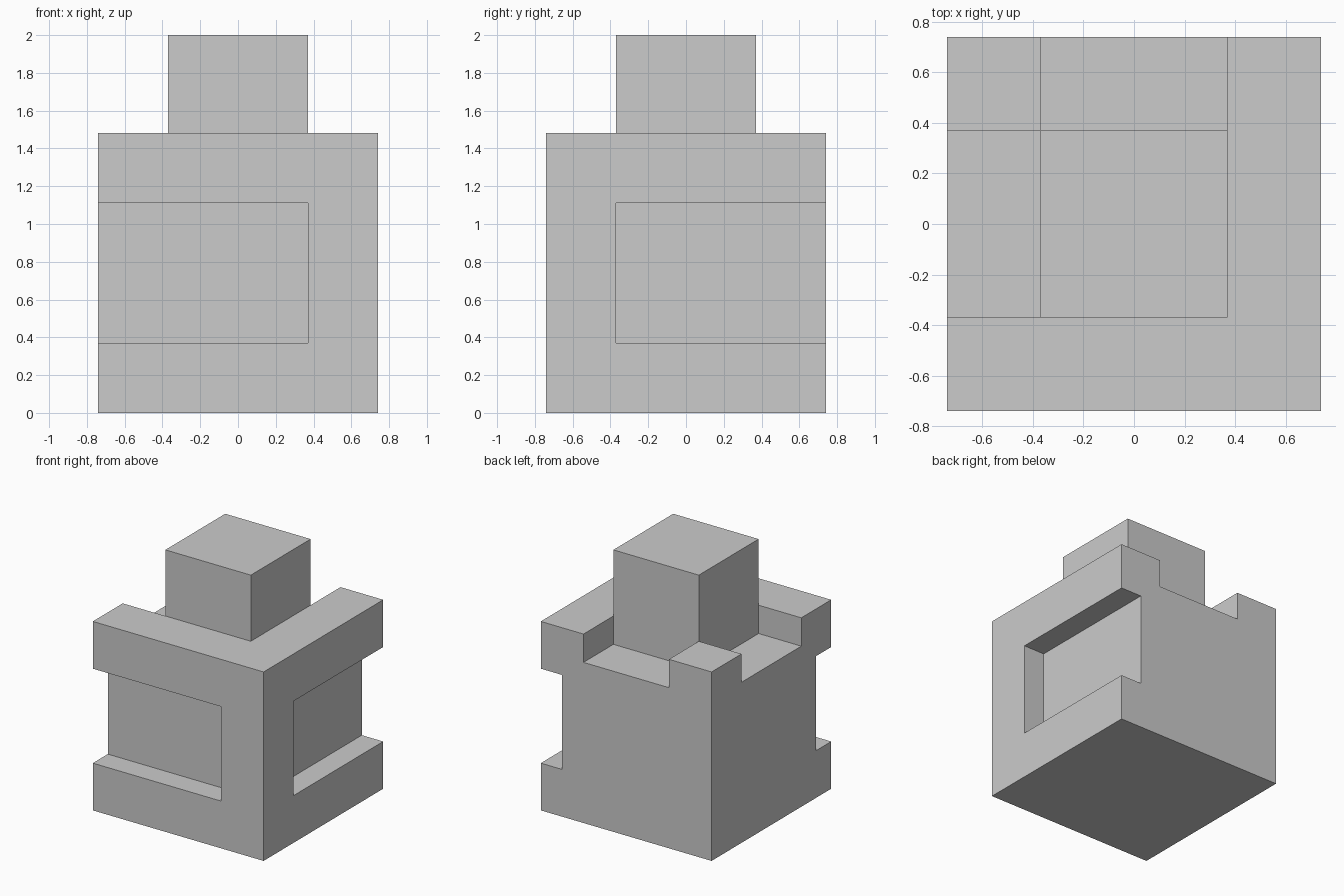
import bpy

if "Cube" in bpy.data.objects:
    bpy.data.objects.remove(bpy.data.objects["Cube"])

U = 2 / 5.4          # design unit: quarter of the body width
H = 2 * U            # half width of the body
OVER = 0.1           # how far cutters poke out of the body


def box(name, lo, hi):
    """Axis-aligned box between two corners."""
    bpy.ops.mesh.primitive_cube_add(size=1)
    ob = bpy.context.object
    ob.name = name
    for v in ob.data.vertices:
        v.co = [(a + b) / 2 + c * (b - a) for a, b, c in zip(lo, hi, v.co)]
    return ob


def cut(target, lo, hi):
    """Subtract a box from the target and discard the cutter."""
    cutter = box("cutter", lo, hi)
    cutter.hide_render = True
    mod = target.modifiers.new("cut", 'BOOLEAN')
    mod.operation = 'DIFFERENCE'
    mod.solver = 'EXACT'
    mod.object = cutter
    bpy.context.view_layer.objects.active = target
    bpy.ops.object.modifier_apply(modifier=mod.name)
    bpy.data.objects.remove(cutter)


# Main block
body = box("body", (-H, -H, 0), (H, H, 4 * U))

# Side slots: front one opens to the left, right one opens to the back
depth = U / 2
cut(body, (-H - OVER, -H - OVER, U), (U, -H + depth, 3 * U))
cut(body, (H - depth, -U, U), (H + OVER, H + OVER, 3 * U))

# Top slots: they meet under the stud and open to the left and the back
floor = 3.4 * U
cut(body, (-H - OVER, -U, floor), (U, U, 4 * U + OVER))
cut(body, (-U, -U, floor), (U, H + OVER, 4 * U + OVER))

# Cube stud seated in the top pocket
box("top_stud", (-U, -U, floor), (U, U, floor + 2 * U))
